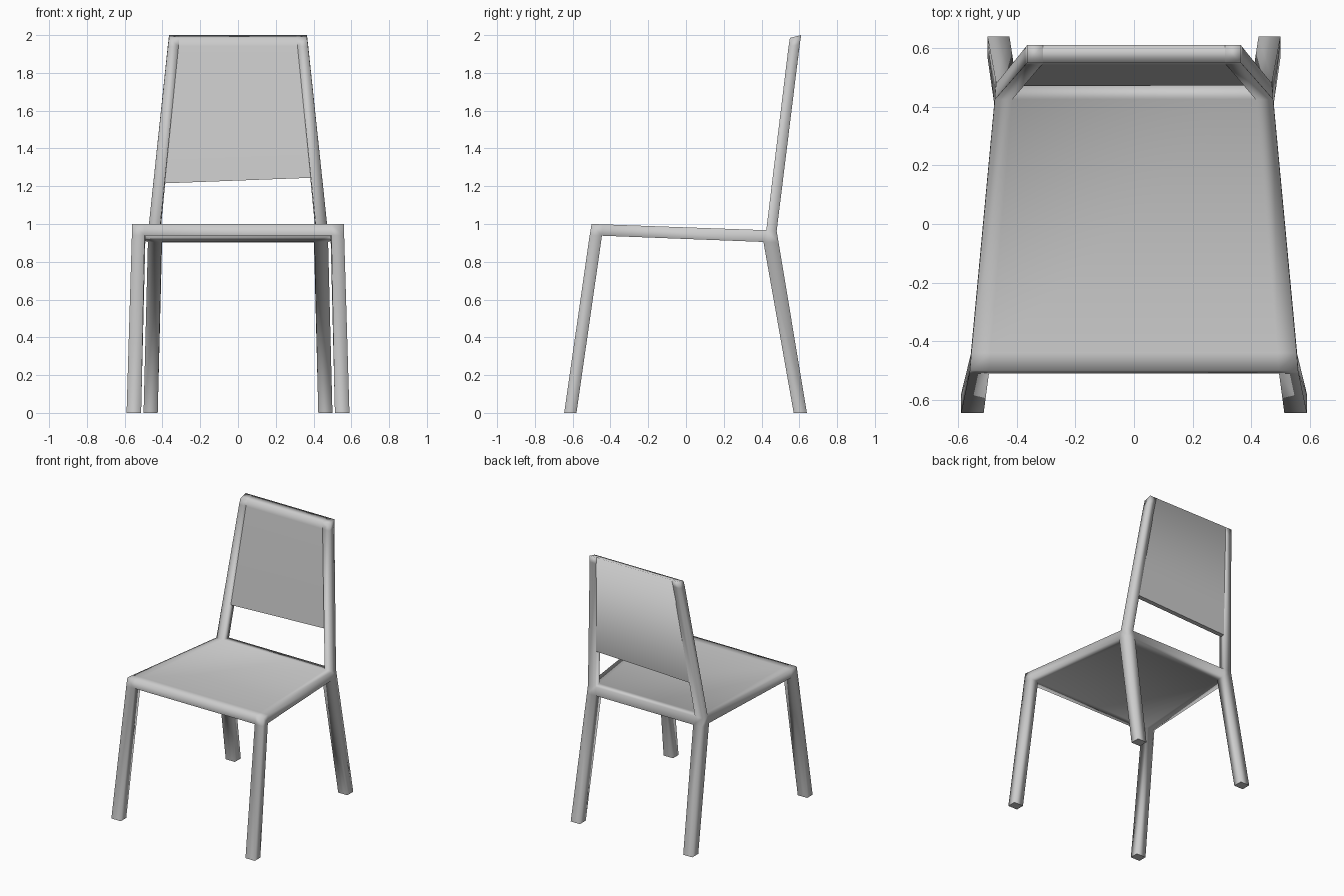
import bpy, bmesh
from mathutils import Vector

cube = bpy.data.objects.get("Cube")
if cube:
    bpy.data.objects.remove(cube, do_unlink=True)

grey = bpy.data.materials.new("light grey")
grey.use_nodes = True
grey.diffuse_color = (0.6, 0.6, 0.6, 1)
grey.node_tree.nodes["Principled BSDF"].inputs["Base Color"].default_value = (0.6, 0.6, 0.6, 1)

bm = bmesh.new()


def centre(verts):
    return sum((v.co for v in verts), Vector()) / len(verts)


def face(verts, outward):
    """Add a smooth face whose normal points along outward."""
    f = bm.faces.new(verts)
    f.normal_update()
    if f.normal.dot(Vector(outward)) < 0:
        f.normal_flip()
    f.smooth = True
    return f


def sharpen(f):
    for e in f.edges:
        e.smooth = False


def tube(a, b):
    """Join two four-point rings with side faces."""
    mid = centre(a + b)
    for k in range(4):
        q = [a[k], a[k - 1], b[k - 1], b[k]]
        face(q, centre(q) - mid)


def ring(side, front, back, outer, inner, zf, zb):
    """Ring order: outer front, inner front, inner back, outer back."""
    points = ((outer, front, zf), (inner, front, zf), (inner, back, zb), (outer, back, zb))
    return [bm.verts.new((side * x, y, z)) for x, y, z in points]


def seat_grid(rows):
    """Rows of four points, each row given as y, outer x, inner x, z."""
    return [[bm.verts.new((x, y, z)) for x in (-xo, -xi, xi, xo)] for y, xo, xi, z in rows]


def corner(grid, side, j):
    o, i = (3, 2) if side > 0 else (0, 1)
    return [grid[j][o], grid[j][i], grid[j + 1][i], grid[j + 1][o]]


# Seat slab, with its four corner cells left open for legs and posts
top = seat_grid([(-0.5, 0.56, 0.495, 1.0), (-0.44, 0.555, 0.49, 0.998),
                 (0.425, 0.475, 0.415, 0.967), (0.48, 0.47, 0.41, 0.963)])
low = seat_grid([(-0.51, 0.562, 0.495, 0.94), (-0.445, 0.557, 0.49, 0.938),
                 (0.41, 0.477, 0.405, 0.905), (0.49, 0.472, 0.402, 0.903)])
for j in range(3):
    for i in range(3):
        for grid, up in ((top, 1), (low, -1)):
            is_corner = i != 1 and (j == 2 or (j == 0 and up < 0))
            if not is_corner:
                face([grid[j][i], grid[j][i + 1], grid[j + 1][i + 1], grid[j + 1][i]], (0, 0, up))
for k in range(3):
    for j, y in ((0, -1), (3, 1)):
        face([top[j][k], top[j][k + 1], low[j][k + 1], low[j][k]], (0, y, 0))
    for i, x in ((0, -1), (3, 1)):
        face([top[k][i], top[k + 1][i], low[k + 1][i], low[k][i]], (x, 0, 0))

# Splayed legs and leaning back posts
rails, caps = [], []
for side in (-1, 1):
    for j, foot in ((0, (-0.645, -0.58, 0.59, 0.513)), (2, (0.57, 0.64, 0.5, 0.425))):
        end = ring(side, *foot, 0, 0)
        tube(corner(low, side, j), end)
        sharpen(face(end, (0, 0, -1)))
    rail = ring(side, 0.543, 0.602, 0.371, 0.315, 1.94, 1.95)
    cap = ring(side, 0.55, 0.61, 0.365, 0.31, 1.985, 2.0)
    tube(corner(top, side, 2), rail)
    tube(rail, cap)
    face(cap, (0, 0, 1))
    rails.append(rail)
    caps.append(cap)

# Top rail between the posts
(rl, rr), (cl, cr) = rails, caps
face([cl[1], cr[1], cr[2], cl[2]], (0, 0, 1))
face([rl[1], rr[1], cr[1], cl[1]], (0, -1, 0))

# Backrest panel, slightly recessed, with its lower edge a little askew
fl, fr, bl, br = [bm.verts.new(p) for p in (
    (-0.4, 0.47, 1.215), (0.398, 0.473, 1.245), (-0.4, 0.505, 1.215), (0.398, 0.508, 1.245))]
face([rl[1], rr[1], fr, fl], (0, -1, 0))
face([cl[2], cr[2], br, bl], (0, 1, 0))
sharpen(face([fl, fr, br, bl], (0, 0, -1)))

mesh = bpy.data.meshes.new("chair")
bm.to_mesh(mesh)
bm.free()
mesh.materials.append(grey)
bpy.context.collection.objects.link(bpy.data.objects.new("chair", mesh))
